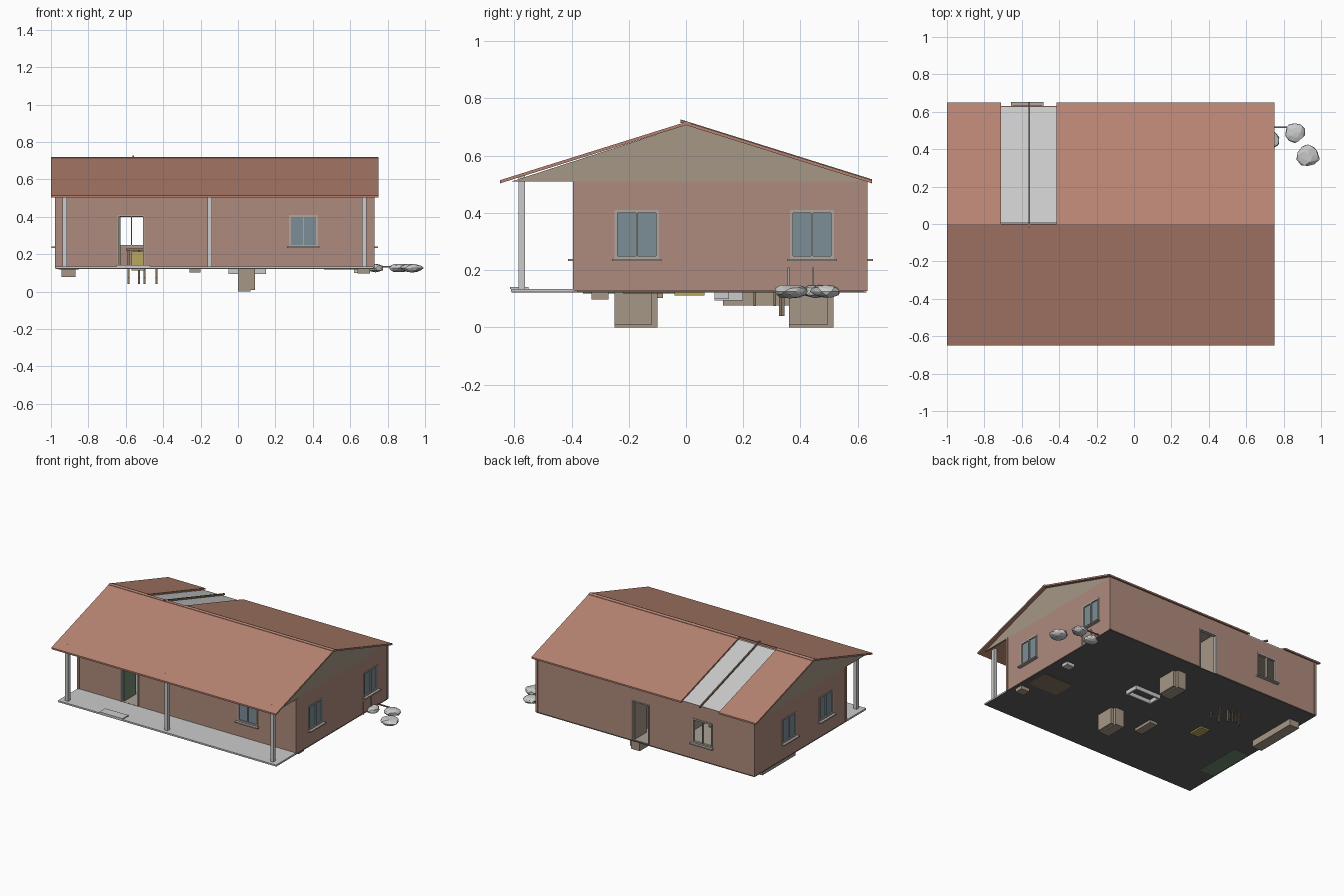
import bpy, bmesh, random
from mathutils import Vector

if "Cube" in bpy.data.objects:
    bpy.data.objects.remove(bpy.data.objects["Cube"])

random.seed(4)


def mat(name, rgb):
    m = bpy.data.materials.new(name)
    m.diffuse_color = (*rgb, 1)
    m.use_nodes = True
    m.node_tree.nodes["Principled BSDF"].inputs["Base Color"].default_value = m.diffuse_color
    return m


TILE = mat("roof_tile", (.48, .23, .17))
PLASTER = mat("wall_plaster", (.43, .26, .205))
BEIGE = mat("beige_board", (.38, .31, .24))
WOOD = mat("wood", (.25, .19, .13))
GLASS = mat("glass", (.2, .27, .31))
FRAME = mat("frame", (.42, .39, .36))
GREEN = mat("green_paint", (.16, .25, .16))
YELLOW = mat("yellow_cloth", (.5, .38, .12))
DARK = mat("dark_floor", (.12, .12, .12))
ROOM = mat("room_floor", (.4, .36, .3))


def finish(name, bm, m):
    bmesh.ops.recalc_face_normals(bm, faces=bm.faces[:])
    me = bpy.data.meshes.new(name)
    bm.to_mesh(me)
    bm.free()
    if m:
        me.materials.append(m)
    ob = bpy.data.objects.new(name, me)
    bpy.context.collection.objects.link(ob)
    return ob


def add_box(bm, x0, x1, y0, y1, z0, z1):
    vs = bmesh.ops.create_cube(bm, size=1)["verts"]
    for v in vs:
        v.co = Vector(((x0 + x1) / 2 + v.co.x * (x1 - x0),
                       (y0 + y1) / 2 + v.co.y * (y1 - y0),
                       (z0 + z1) / 2 + v.co.z * (z1 - z0)))


def boxes(name, m, *dims):
    bm = bmesh.new()
    for d in dims:
        add_box(bm, *d)
    return finish(name, bm, m)


def prism(name, m, yz, x0, x1):
    """Extrude a y-z profile along x."""
    bm = bmesh.new()
    f = bm.faces.new([bm.verts.new((x0, y, z)) for y, z in yz])
    r = bmesh.ops.extrude_face_region(bm, geom=[f])
    bmesh.ops.translate(bm, vec=(x1 - x0, 0, 0),
                        verts=[v for v in r["geom"] if isinstance(v, bmesh.types.BMVert)])
    return finish(name, bm, m)


def place(axis, u0, u1, p0, p1, z0, z1):
    """u runs along the wall, p across it."""
    p0, p1 = min(p0, p1), max(p0, p1)
    return (u0, u1, p0, p1, z0, z1) if axis == "x" else (p0, p1, u0, u1, z0, z1)


FLOOR, TOP = .128, .51
WIN, DOOR = (.24, .41), (FLOOR, .41)


def wall(name, axis, u0, u1, outer, inner, openings):
    parts, u = [], u0
    for a, b, zs in sorted(openings):
        parts.append(place(axis, u, a, outer, inner, FLOOR, TOP))
        if zs[0] > FLOOR:
            parts.append(place(axis, a, b, outer, inner, FLOOR, zs[0]))
        parts.append(place(axis, a, b, outer, inner, zs[1], TOP))
        u = b
    parts.append(place(axis, u, u1, outer, inner, FLOOR, TOP))
    boxes(name, PLASTER, *parts)


def window(name, axis, c, outer, out, glazed=True, hw=.077):
    z0, z1 = WIN
    a, b, t = c - hw, c + hw, .01
    p0, p1 = outer + out * .004, outer - out * .014
    boxes(name + "_frame", FRAME,
          place(axis, a, a + t, p0, p1, z0, z1), place(axis, b - t, b, p0, p1, z0, z1),
          place(axis, a + t, b - t, p0, p1, z1 - t, z1), place(axis, a + t, b - t, p0, p1, z0, z0 + t),
          place(axis, c - .003, c + .003, p0, p1, z0 + t, z1 - t),
          place(axis, a - .01, b + .01, outer + out * .023, p1, z0 - .008, z0))
    if glazed:
        boxes(name + "_glass", GLASS,
              place(axis, a + t, b - t, outer - out * .004, outer - out * .008, z0 + t, z1 - t))


def door_frame(name, a, b, outer, out):
    t, p = .008, (outer + out * .004, outer - out * .02)
    boxes(name, FRAME, place("x", a, a + t, *p, *DOOR), place("x", b - t, b, *p, *DOOR),
          place("x", a + t, b - t, *p, DOOR[1] - t, DOOR[1]))


# Walls with their openings
XL, XR, YF, YB, T = -.975, .725, -.39, .63, .018
wall("front_wall", "x", XL, XR, YF, YF + T, [(-.645, -.5, DOOR), (.273, .427, WIN)])
wall("back_wall", "x", XL, XR, YB, YB - T, [(-.647, -.493, WIN), (-.155, -.015, DOOR)])
wall("right_wall", "y", YF + T, YB - T, XR, XR - T, [(c - .077, c + .077, WIN) for c in (-.172, .44)])
wall("left_wall", "y", YF + T, YB - T, XL, XL + T, [(c - .077, c + .077, WIN) for c in (-.165, .245)])
for x, sx in ((XL, -1), (XR, 1)):
    for y, sy in ((YF, -1), (YB, 1)):
        xs, ys = sorted((x + sx * .004, x - sx * .012)), sorted((y + sy * .004, y - sy * .012))
        boxes("corner_trim", PLASTER, (*xs, *ys, FLOOR, TOP))

# Windows and doors
window("front_window", "x", .35, YF, -1)
window("back_window", "x", -.57, YB, 1, glazed=False)
for c in (-.172, .44):
    window("right_window", "y", c, XR, 1)
for c in (-.165, .245):
    window("left_window", "y", c, XL, -1)
door_frame("front_door_frame", -.645, -.5, YF, -1)
door_frame("back_door_frame", -.155, -.015, YB, 1)
boxes("front_door_leaf", GREEN, (-.637, -.628, -.37, -.24, FLOOR, .402))
boxes("back_door_leaf", BEIGE, (-.03, -.022, .48, .61, FLOOR, .402))

# Floor, porch, ceiling and partitions
boxes("floor_underside", DARK, (XL, XR, -.61, YB, .122, .125))
boxes("room_floor", ROOM, (XL + .01, XR - .01, YF + .01, YB - .01, .125, .129))
boxes("porch_slab", None, (XL, XR, -.612, YF, .125, .134))
boxes("porch_step", None, (-.65, -.47, -.615, -.55, .134, .142))
boxes("partition", BEIGE, (-.26, -.245, YF + T, YB - T, FLOOR, TOP),
      (-.245, XR - T, .06, .075, FLOOR, TOP))
boxes("ceiling", BEIGE, (XL + T, XR - T, YF + T, YB - T, .505, .511))

# Porch columns
for x in (-.925, -.15, .675):
    boxes("porch_column", None, (x - .012, x + .012, -.586, -.562, .134, .535))

# Roof, gables and ridge
def slope(s, y0, y1, drop=0., t=.011):
    z = lambda y: .718 - .313 * y - drop
    return [(s * y0, z(y0)), (s * y1, z(y1)), (s * y1, z(y1) - t), (s * y0, z(y0) - t)]


prism("front_roof", TILE, slope(-1, 0, .65), -1, .75)
for x0, x1 in ((-1, -.71), (-.415, .75)):
    prism("back_roof", TILE, slope(1, 0, .65), x0, x1)
    prism("ridge_cap_back", TILE, slope(1, 0, .016, -.003, .006), x0, x1)
prism("ridge_cap_front", TILE, slope(-1, 0, .014, -.003, .006), -1, .75)
for x in (XL, XR - .01):
    prism("gable", BEIGE, [(-.61, TOP), (YB, TOP), (0, .708)], x, x + .01)
prism("skylight_panel", None, slope(1, .005, .63, .012, .006), -.71, -.415)
prism("skylight_bar", WOOD, slope(1, -.02, .65, -.003, .012), -.565, -.557)

# Furniture, sunk partly through the floor
for y0, y1 in ((-.25, -.1), (.36, .515)):
    boxes("cabinet", BEIGE, (0, .068, y0, y1, 0, .36), (.068, .09, y0, y1 - .02, .008, .36))
boxes("basin", None, (-.05, .15, .1, .112, .095, .2), (-.05, .15, .188, .2, .095, .2),
      (-.05, -.038, .112, .188, .095, .2), (.138, .15, .112, .188, .095, .2))
boxes("small_chest", BEIGE, (-.26, -.2, -.23, -.08, .103, .2))
boxes("rug_stool", YELLOW, (-.57, -.5, -.04, .065, .112, .215))
boxes("long_counter", BEIGE, (-.945, -.87, .13, .5, .077, .23))
boxes("green_sofa", GREEN, (-.96, -.85, -.36, -.02, .119, .22))
boxes("bed", WOOD, (.46, .69, -.22, -.06, .119, .2))
boxes("bedside_box", BEIGE, (.64, .705, -.33, -.27, .098, .2))
boxes("white_box", None, (.62, .68, .1, .15, .1, .2))
legs = [(x, y) for x in (-.585, -.53) for y in (.31, .34)] + [(x, y) for x in (-.5, -.435) for y in (.24, .33)]
boxes("table_legs", WOOD, *[(x - .005, x + .005, y - .005, y + .005, .04 if i % 2 else .075, .22)
                            for i, (x, y) in enumerate(legs)])
boxes("table_top", WOOD, (-.6, -.42, .22, .35, .22, .23))

# Garden rocks and sticks by the right wall
for x, y, r in ((.86, .49, .056), (.93, .365, .064), (.735, .45, .05)):
    bm = bmesh.new()
    bmesh.ops.create_icosphere(bm, subdivisions=2, radius=1)
    for v in bm.verts:
        k = random.uniform(.84, 1.06)
        v.co = Vector((x + v.co.x * r * k, y + v.co.y * r * k, .126 + v.co.z * .025 * k))
    bmesh.ops.dissolve_limit(bm, angle_limit=.25, verts=bm.verts[:], edges=bm.edges[:])
    finish("rock", bm, None)
boxes("stick", WOOD, (.72, .84, .513, .521, .13, .137))
boxes("stakes", FRAME, *[(.726, .731, y - .003, y + .003, .12, .21) for y in (.358, .443)])
